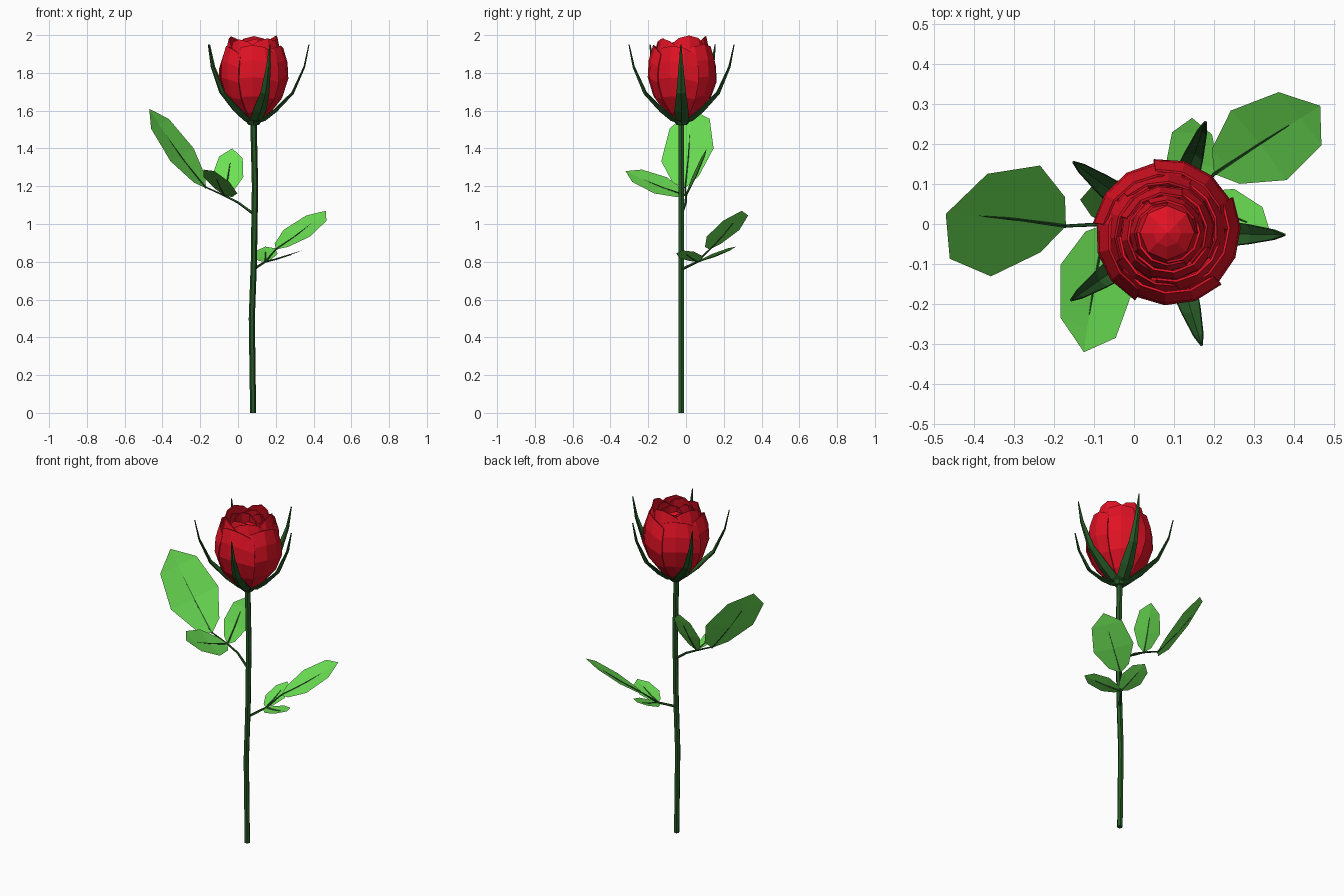
import bpy, bmesh, math, random
from mathutils import Vector

if "Cube" in bpy.data.objects:
    bpy.data.objects.remove(bpy.data.objects["Cube"])

random.seed(4)
CX, CY = 0.083, -0.022          # flower axis


def material(name, rgb):
    m = bpy.data.materials.new(name)
    m.diffuse_color = (*rgb, 1)
    m.use_nodes = True
    m.node_tree.nodes["Principled BSDF"].inputs["Base Color"].default_value = m.diffuse_color
    return m


RED = material("petal_red", (0.75, 0.006, 0.018))
LEAF = material("leaf_green", (0.15, 0.75, 0.09))
STEM = material("stem_green", (0.02, 0.10, 0.02))


def make(name, verts, faces, mat, thickness=0):
    me = bpy.data.meshes.new(name)
    me.from_pydata([tuple(v) for v in verts], [], faces)
    bm = bmesh.new()
    bm.from_mesh(me)
    bmesh.ops.remove_doubles(bm, verts=bm.verts, dist=1e-5)
    bmesh.ops.recalc_face_normals(bm, faces=bm.faces)
    bm.to_mesh(me)
    bm.free()
    me.materials.append(mat)
    ob = bpy.data.objects.new(name, me)
    bpy.context.collection.objects.link(ob)
    if thickness:
        s = ob.modifiers.new("thickness", "SOLIDIFY")
        s.thickness = thickness
        s.offset = 0
    return ob


def grid_faces(rows, cols):
    return [(r * cols + c, r * cols + c + 1, (r + 1) * cols + c + 1, (r + 1) * cols + c)
            for r in range(rows - 1) for c in range(cols - 1)]


def tube(name, pts, r0, r1, sides=6):
    pts = [Vector(p) for p in pts]
    n, verts, faces = len(pts), [], []
    for i, p in enumerate(pts):
        t = (pts[min(i + 1, n - 1)] - pts[max(i - 1, 0)]).normalized()
        ref = Vector((0, 1, 0)) if abs(t.y) < 0.8 else Vector((1, 0, 0))
        u = t.cross(ref).normalized()
        w = t.cross(u)
        r = r0 + (r1 - r0) * i / (n - 1)
        for k in range(sides):
            a = 2 * math.pi * k / sides
            verts.append(p + u * r * math.cos(a) + w * r * math.sin(a))
    for i in range(n - 1):
        for k in range(sides):
            j = (k + 1) % sides
            faces.append((i * sides + k, i * sides + j, (i + 1) * sides + j, (i + 1) * sides + k))
    faces += [tuple(range(sides)), tuple(range((n - 1) * sides, n * sides))]
    return make(name, verts, faces, STEM)


def leaflet(name, base, tip, side):
    """Seven-sided blade with a slight fold, plus a midrib."""
    base, tip, side = Vector(base), Vector(tip), Vector(side)
    d = tip - base
    L = d.length
    side = (side - d * side.dot(d) / d.dot(d)).normalized()
    up = side.cross(d).normalized()
    if up.z < 0:
        up = -up
    verts = []
    for t, w in ((0, 0), (0.11, 0.15), (0.42, 0.30), (0.81, 0.23), (1, 0)):
        c = base + d * t
        sag = -up * 0.025 * L * math.sin(math.pi * t)
        verts += [c - side * w * L, c + sag, c + side * w * L]
    faces = []
    for r in range(4):
        a = r * 3
        for k in (0, 1):
            q = [a + k, a + k + 1, a + k + 4, a + k + 3]
            if r == 0:
                q = [1, 3 + k, 4 + k]
            if r == 3:
                q = [a + k, a + k + 1, 13]
            faces.append(tuple(q))
    make(name, verts, faces, LEAF)
    tube(name + "_midrib", [base, base + d * 0.35 - up * 0.02 * L, base + d * 0.7 - up * 0.02 * L],
         0.005, 0.002, 4)


# Main stem and the flower's receptacle
tube("stem", [(0.08, -0.025, 0), (0.073, -0.025, 0.5), (0.084, -0.025, 0.8),
              (0.09, -0.025, 1.2), (0.082, -0.025, 1.54)], 0.016, 0.017, 6)
tube("receptacle", [(CX, CY, 1.525), (CX, CY, 1.55), (CX, CY, 1.59)], 0.028, 0.065, 8)

# Left compound leaf
tube("left_leaf_stalk", [(0.088, -0.025, 1.05), (0.0, -0.002, 1.115), (-0.07, 0.0, 1.15),
                         (-0.17, -0.005, 1.195)], 0.008, 0.004, 5)
leaflet("left_leaf_end", (-0.17, -0.005, 1.19), (-0.47, 0.025, 1.61), (0.12, 0.275, 0.07))
leaflet("left_leaf_front", (-0.07, 0.0, 1.15), (-0.125, -0.32, 1.28), (0.17, 0, -0.10))
leaflet("left_leaf_back", (-0.07, 0.0, 1.15), (-0.03, 0.11, 1.40), (0.15, -0.03, -0.02))

# Right compound leaf
tube("right_leaf_stalk", [(0.083, -0.025, 0.76), (0.145, 0.06, 0.80), (0.2, 0.125, 0.865)],
     0.008, 0.004, 5)
leaflet("right_leaf_end", (0.2, 0.125, 0.865), (0.465, 0.295, 1.07), (-0.145, 0.185, 0.04))
leaflet("right_leaf_back", (0.145, 0.06, 0.80), (0.145, 0.265, 0.88), (0.12, 0, 0.02))
leaflet("right_leaf_front", (0.145, 0.06, 0.80), (0.34, -0.02, 0.86), (0.04, 0.10, 0.01))

# Five sepals: V-section strips curving outward and up
SEPAL = ((0.0, 1.53, 0.015), (0.06, 1.548, 0.035), (0.12, 1.595, 0.036),
         (0.21, 1.69, 0.024), (0.27, 1.83, 0.012), (0.293, 1.95, 0.002))
for i in range(5):
    a = math.radians(-1 + 72 * i)
    out, across = Vector((math.cos(a), math.sin(a), 0)), Vector((-math.sin(a), math.cos(a), 0))
    verts = []
    for r, z, w in SEPAL:
        p = Vector((CX, CY, z)) + out * r
        inward = -out * w * 0.3 + Vector((0, 0, w * 0.3))
        verts += [p - across * w + inward, p, p + across * w + inward]
    make(f"sepal_{i + 1}", verts, grid_faces(len(SEPAL), 3), STEM, 0.005)

# Petal rings: count, radius, top height, starting angle
PROFILE = ((0, 0.15), (0.12, 0.48), (0.33, 0.83), (0.58, 1.0), (0.8, 0.97), (1, 0.84))
RINGS = ((5, 0.178, 1.955, -92), (5, 0.150, 1.985, -55), (4, 0.118, 1.98, -80), (4, 0.092, 1.955, -30))
for ring, (count, radius, top, start) in enumerate(RINGS):
    for i in range(count):
        mid = math.radians(start + 360 * i / count)
        span = 2 * math.pi / count * 1.35
        zt = top + random.uniform(-0.015, 0.015)
        verts = []
        for v, pr in PROFILE:
            for s in (-1, -0.5, 0, 0.5, 1):
                a = mid + s * span / 2
                r = radius * pr * (1 + 0.06 * s * v)
                h = v * (1 - 0.12 * s * s)
                z = 1.545 + (zt - 1.545) * h
                verts.append((CX + r * math.cos(a), CY + r * math.sin(a), z))
        make(f"petal_ring{ring + 1}_{i + 1}", verts, grid_faces(len(PROFILE), 5), RED, 0.006)

# Closed bud in the middle
bud = ((0.03, 1.56), (0.07, 1.70), (0.082, 1.83), (0.068, 1.90), (0.035, 1.925))
verts = [(CX + r * math.cos(k * math.pi / 4), CY + r * math.sin(k * math.pi / 4), z)
         for r, z in bud for k in range(9)] + [(CX, CY, 1.94)]
tip = len(verts) - 1
make("bud_core", verts, grid_faces(len(bud), 9) + [(tip - 9 + k, tip - 8 + k, tip) for k in range(8)], RED)
